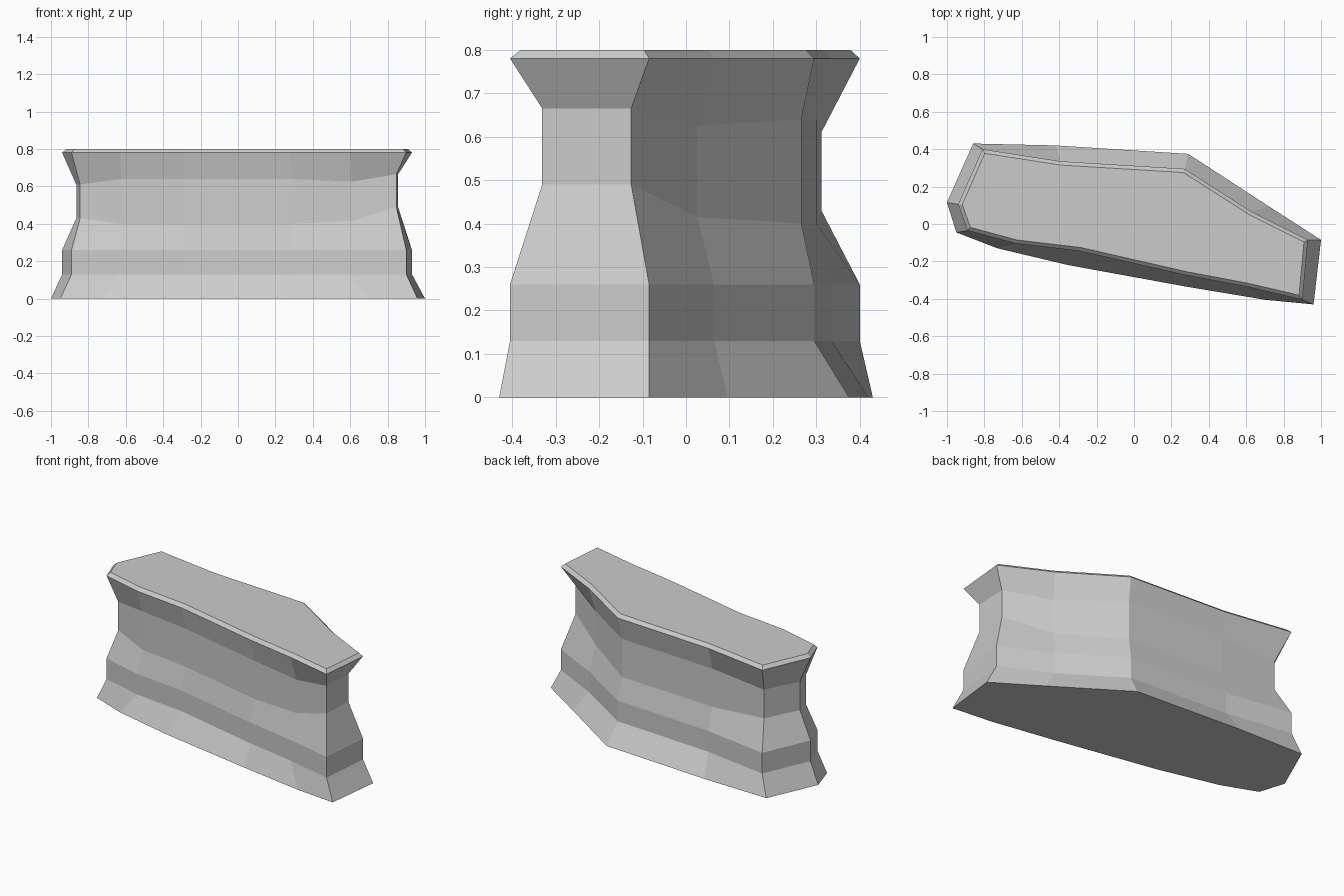
import bpy, bmesh
from mathutils import Vector

if "Cube" in bpy.data.objects:
    bpy.data.objects.remove(bpy.data.objects["Cube"])

# Footprint on the ground, going round from the left tip
base = [(-1, .115), (-.86, .43), (-.42, .42), (.29, .375), (.72, .095), (1, -.085),
        (.96, -.43), (.70, -.405), (.28, -.335), (-.35, -.22), (-.73, -.13), (-.95, -.045)]

# Rim outline x, y, then waist inset, waist bottom z, waist top z
rim = [(-.94, .105, .07, .43, .61), (-.81, .40, .08, .43, .61), (-.39, .335, .035, .40, .64),
       (.27, .295, .03, .40, .64), (.63, .065, .045, .415, .625), (.93, -.085, .07, .49, .665),
       (.90, -.405, .06, .49, .665), (.60, -.335, .045, .415, .625), (.28, -.275, .03, .40, .64),
       (-.29, -.145, .03, .40, .64), (-.63, -.105, .04, .40, .64), (-.89, -.035, .06, .43, .61)]
N = len(rim)


def inset(i, d):
    """Move rim point i inwards by d, mitred against both neighbouring edges."""
    a, b, c = (Vector(rim[(i + k) % N][:2]) for k in (-1, 0, 1))
    n1, n2 = (Vector((e.y, -e.x)).normalized() for e in (b - a, c - b))
    return b + (n1 + n2) * d / (1 + n1.dot(n2))


def level(z, d=0):
    return [(*inset(i, d), z) for i in range(N)]


# Plinth, waist, flared lip and bevelled top as stacked rings
rings = [[(x, y, 0) for x, y in base],
         level(.13), level(.26),
         [(*inset(i, p[2]), p[3]) for i, p in enumerate(rim)],
         [(*inset(i, p[2]), p[4]) for i, p in enumerate(rim)],
         level(.78), level(.80, .02)]

bm = bmesh.new()
loops = [[bm.verts.new(p) for p in ring] for ring in rings]
for lo, hi in zip(loops, loops[1:]):
    for i in range(N):
        j = (i + 1) % N
        bm.faces.new((lo[i], lo[j], hi[j], hi[i]))
bm.faces.new(loops[0])
bm.faces.new(loops[-1])
bmesh.ops.recalc_face_normals(bm, faces=bm.faces)

mesh = bpy.data.meshes.new("stone_block")
bm.to_mesh(mesh)
bm.free()
bpy.context.collection.objects.link(bpy.data.objects.new("stone_block", mesh))
